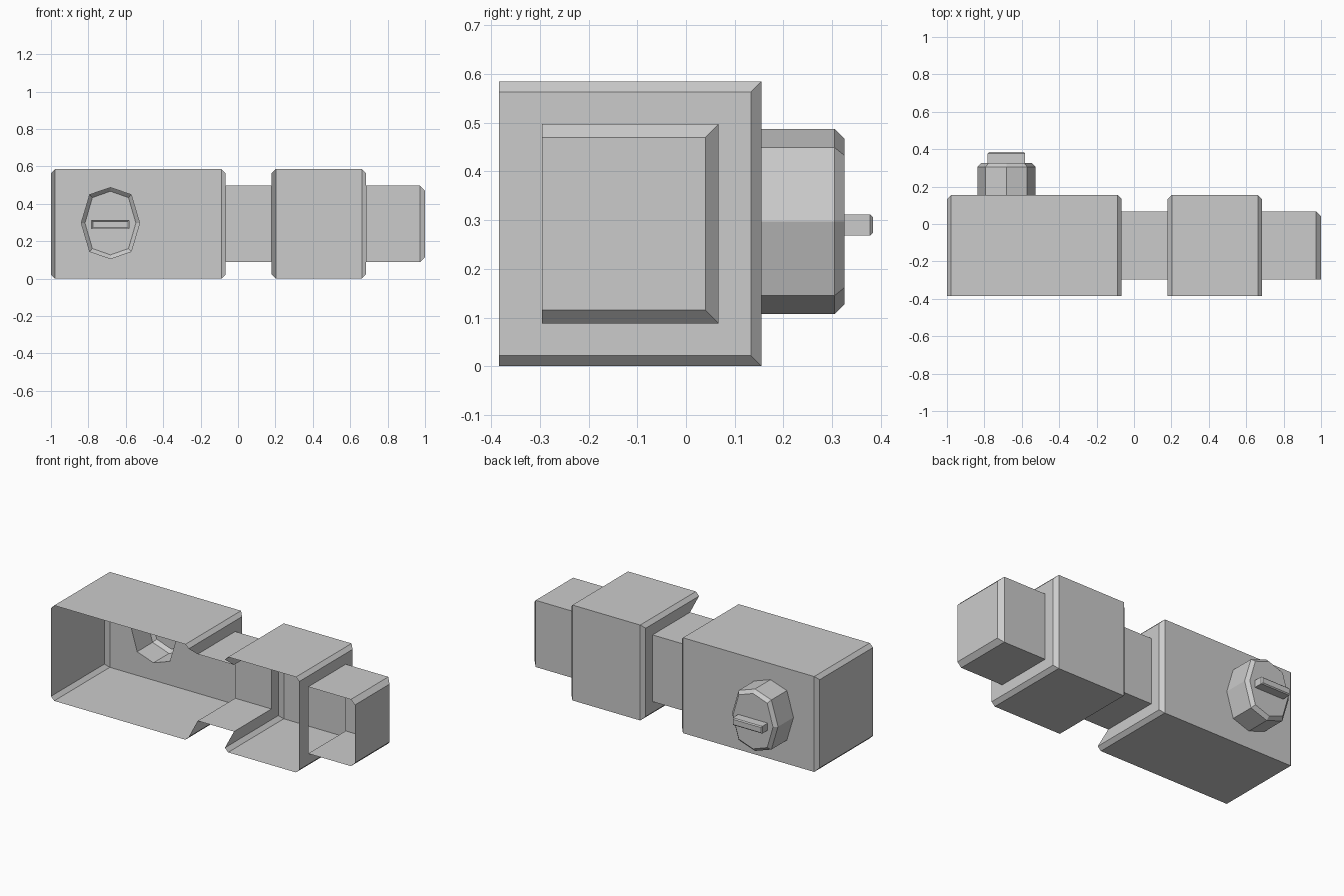
import bpy, bmesh

if "Cube" in bpy.data.objects:
    bpy.data.objects.remove(bpy.data.objects["Cube"])


def add_rings(bm, rings, closed):
    """Join successive point rings with quads and return their vertices."""
    rows = [[bm.verts.new(p) for p in ring] for ring in rings]
    for a, b in zip(rows, rows[1:]):
        n = len(a)
        for i in range(n if closed else n - 1):
            j = (i + 1) % n
            bm.faces.new((a[i], a[j], b[j], b[i]))
    return rows


def loop_edges(bm, verts):
    edges = []
    for i, v in enumerate(verts):
        w = verts[(i + 1) % len(verts)]
        edges.append(bm.edges.get((v, w)) or bm.edges.new((v, w)))
    return edges


def fill_with_hole(bm, outer, hole):
    edges = loop_edges(bm, outer) + loop_edges(bm, hole)
    bmesh.ops.triangle_fill(bm, edges=edges, use_beauty=True)


def finish(bm, name):
    bmesh.ops.recalc_face_normals(bm, faces=bm.faces[:])
    mesh = bpy.data.meshes.new(name)
    bm.to_mesh(mesh)
    bm.free()
    obj = bpy.data.objects.new(name, mesh)
    bpy.context.collection.objects.link(obj)


CX, CZ = -0.682, 0.297
OCT = [(0, 1), (0.71, 0.8), (1, 0), (0.71, -0.8),
       (0, -1), (-0.71, -0.8), (-1, 0), (-0.71, 0.8)]


def octagon(y, c=0.0):
    return [(CX + u * (0.156 - c), y, CZ + v * (0.19 - c)) for u, v in OCT]


def slot(y, c=0.0):
    hx, hz = 0.1 - c, 0.022 - c
    return [(CX + u * hx, y, 0.29 + v * hz)
            for u, v in ((-1, 1), (1, 1), (1, -1), (-1, -1))]


def section(x, k=0.0, c=0.0):
    """Three-sided section, open at the front, inset by k and chamfered by c."""
    y0, y1 = -0.384 + k, 0.155 - k - c
    z0, z1 = k + c, 0.585 - k - c
    return [(x, y0, z1), (x, y1, z1), (x, y1, z0), (x, y0, z0)]


# Hollow stepped body: large block, neck, small block, tip
IN = 0.088
stations = [(-1, 0, 0.022), (-0.978, 0, 0), (-0.088, 0, 0), (-0.066, 0, 0.022),
            (-0.066, IN, 0), (0.18, IN, 0), (0.18, 0, 0.022), (0.202, 0, 0),
            (0.662, 0, 0), (0.684, 0, 0.022), (0.684, IN, 0),
            (0.973, IN, 0), (1, IN, 0.027)]
bm = bmesh.new()
rows = add_rings(bm, [section(*s) for s in stations], False)
bm.faces.new(rows[0])
bm.faces.new(rows[-1])
# Front strip of the small block's end
bm.faces.new((rows[9][0], rows[9][3], rows[10][3], rows[10][0]))
# Back wall of the large block with an opening into the knob
a, b = rows[1], rows[2]
wall = [a[1], a[2], b[2], b[1]]
bm.faces.remove(next(f for f in bm.faces if set(f.verts) == set(wall)))
fill_with_hole(bm, wall, [bm.verts.new(p) for p in octagon(0.155)])
finish(bm, "body")

# Eight-sided hollow knob with chamfered rim
bm = bmesh.new()
rows = add_rings(bm, [octagon(0.155), octagon(0.305), octagon(0.325, 0.02)], True)
fill_with_hole(bm, rows[-1], [bm.verts.new(p) for p in slot(0.325)])
finish(bm, "knob")

# Narrow ridge on the knob
bm = bmesh.new()
rows = add_rings(bm, [slot(0.325), slot(0.378), slot(0.384, 0.006)], True)
bm.faces.new(rows[-1])
finish(bm, "knob_ridge")
